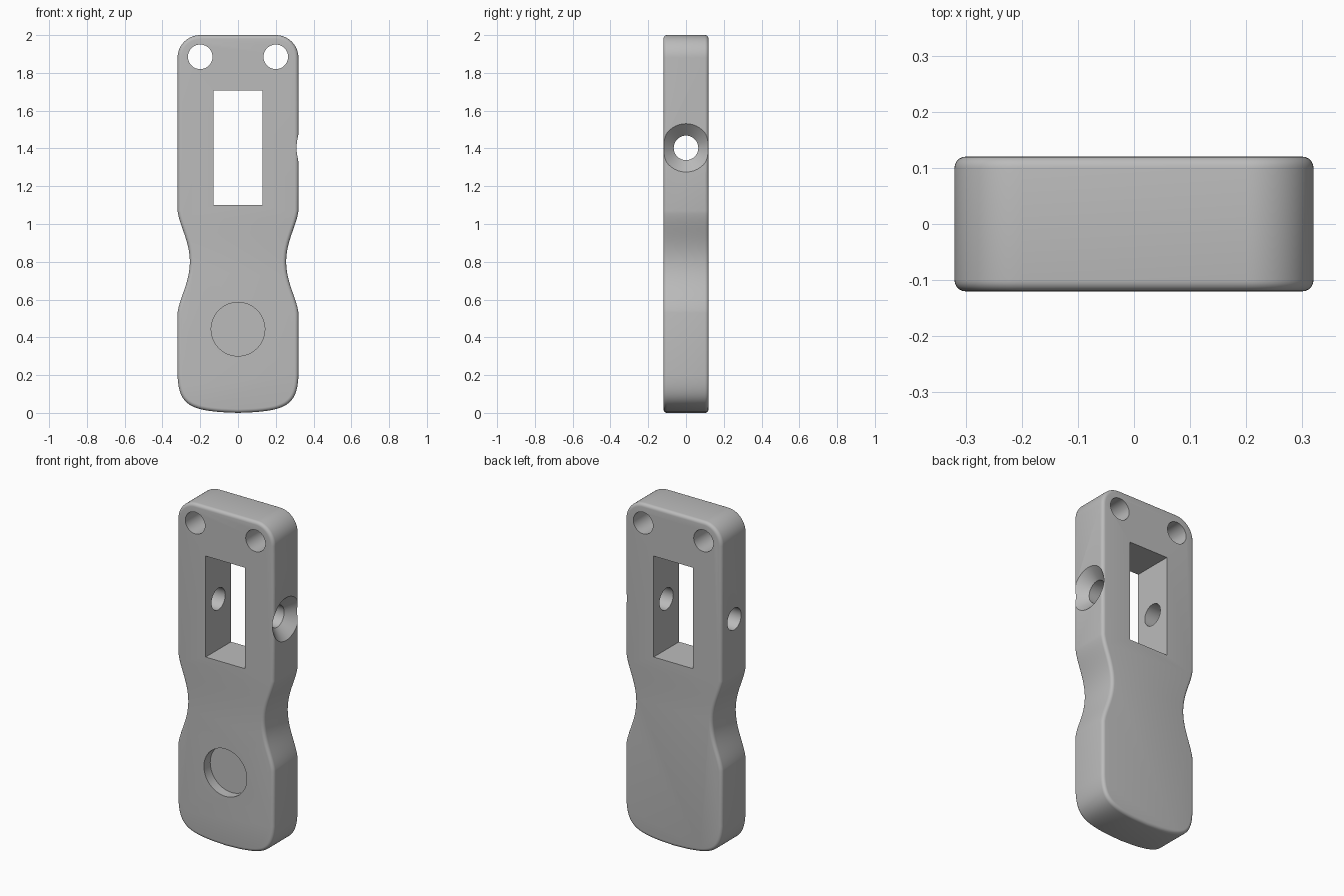
import bpy, bmesh, math
from mathutils import Matrix, Vector

cube = bpy.data.objects.get("Cube")
if cube:
    bpy.data.objects.remove(cube, do_unlink=True)

HALF_WIDTH, HALF_DEPTH, WAIST = 0.32, 0.12, 0.255

grey = bpy.data.materials.new("plain grey")
grey.use_nodes = True
colour = (0.5, 0.5, 0.5, 1)
grey.diffuse_color = colour
grey.node_tree.nodes["Principled BSDF"].inputs["Base Color"].default_value = colour


def make_object(name, bm):
    bmesh.ops.recalc_face_normals(bm, faces=bm.faces)
    mesh = bpy.data.meshes.new(name)
    bm.to_mesh(mesh)
    bm.free()
    mesh.materials.append(grey)
    obj = bpy.data.objects.new(name, mesh)
    bpy.context.collection.objects.link(obj)
    return obj


def round_cutter(name, centre, axis, length, r1, r2=None):
    bm = bmesh.new()
    turn = Vector((0, 0, 1)).rotation_difference(Vector(axis)).to_matrix().to_4x4()
    bmesh.ops.create_cone(bm, cap_ends=True, segments=64, radius1=r1,
                          radius2=r1 if r2 is None else r2, depth=length,
                          matrix=Matrix.Translation(centre) @ turn)
    return make_object(name, bm)


def bezier(a, b, c, d, steps):
    a, b, c, d = map(Vector, (a, b, c, d))
    for i in range(steps):
        t = i / steps
        s = 1 - t
        yield a * s**3 + b * 3 * s * s * t + c * 3 * s * t * t + d * t**3


# Right half of the outline, from bottom centre to top centre
half = [Vector((0, 0))]
half += bezier((0.09, 0.004), (0.26, 0.018), (0.315, 0.05), (HALF_WIDTH, 0.2), 24)
half += bezier((HALF_WIDTH, 0.2), (HALF_WIDTH, 0.3), (HALF_WIDTH, 0.4), (HALF_WIDTH, 0.53), 1)
half += bezier((HALF_WIDTH, 0.53), (0.31, 0.61), (WAIST, 0.69), (WAIST, 0.8), 16)
half += bezier((WAIST, 0.8), (WAIST, 0.91), (0.31, 0.99), (HALF_WIDTH, 1.07), 16)
half.append(Vector((HALF_WIDTH, 1.07)))
for i in range(17):
    a = i / 16 * math.pi / 2
    half.append(Vector((0.2 + 0.12 * math.cos(a), 1.88 + 0.12 * math.sin(a))))
outline = half + [Vector((-p.x, p.y)) for p in reversed(half[1:])]

# Solid body with rounded front and back rims
bm = bmesh.new()
front = bm.faces.new([bm.verts.new((p.x, -HALF_DEPTH, p.y)) for p in outline])
result = bmesh.ops.extrude_face_region(bm, geom=[front], use_keep_orig=True)
moved = [v for v in result["geom"] if isinstance(v, bmesh.types.BMVert)]
bmesh.ops.translate(bm, verts=moved, vec=(0, 2 * HALF_DEPTH, 0))
bmesh.ops.recalc_face_normals(bm, faces=bm.faces)
rims = [e for e in bm.edges if abs(e.verts[0].co.y - e.verts[1].co.y) < 0.001]
bmesh.ops.bevel(bm, geom=rims, offset=0.02, segments=5, profile=0.5, affect='EDGES')
body = make_object("handle_body", bm)

# Cutters for the window, holes, countersink and round recess
bm = bmesh.new()
bmesh.ops.create_cube(bm, size=1, matrix=Matrix.Translation((0, 0, 1.403))
                      @ Matrix.Diagonal((0.26, 0.6, 0.605, 1)))
cutters = [make_object("window_cutter", bm)]
for side, label in ((-1, "right"), (1, "left")):
    cutters.append(round_cutter(label + "_top_hole_cutter", (side * 0.2, 0, 1.885),
                                (0, 1, 0), 0.6, 0.065))
cutters.append(round_cutter("cross_hole_cutter", (0, 0, 1.403), (1, 0, 0), 1, 0.065))
cutters.append(round_cutter("countersink_cutter", (0.3, 0, 1.403), (1, 0, 0), 0.08,
                            0.065, 0.149))
cutters.append(round_cutter("recess_cutter", (0, -0.16, 0.443), (0, 1, 0), 0.2, 0.142))

for cutter in cutters:
    cutter.hide_render = True
    mod = body.modifiers.new(cutter.name, 'BOOLEAN')
    mod.operation = 'DIFFERENCE'
    mod.solver = 'EXACT'
    mod.object = cutter

# Bake the cuts, discard the cutters, then smooth
bpy.ops.object.select_all(action='DESELECT')
body.select_set(True)
bpy.context.view_layer.objects.active = body
for mod in list(body.modifiers):
    bpy.ops.object.modifier_apply(modifier=mod.name)
for cutter in cutters:
    bpy.data.objects.remove(cutter, do_unlink=True)
bpy.ops.object.shade_smooth_by_angle(angle=math.radians(30))
